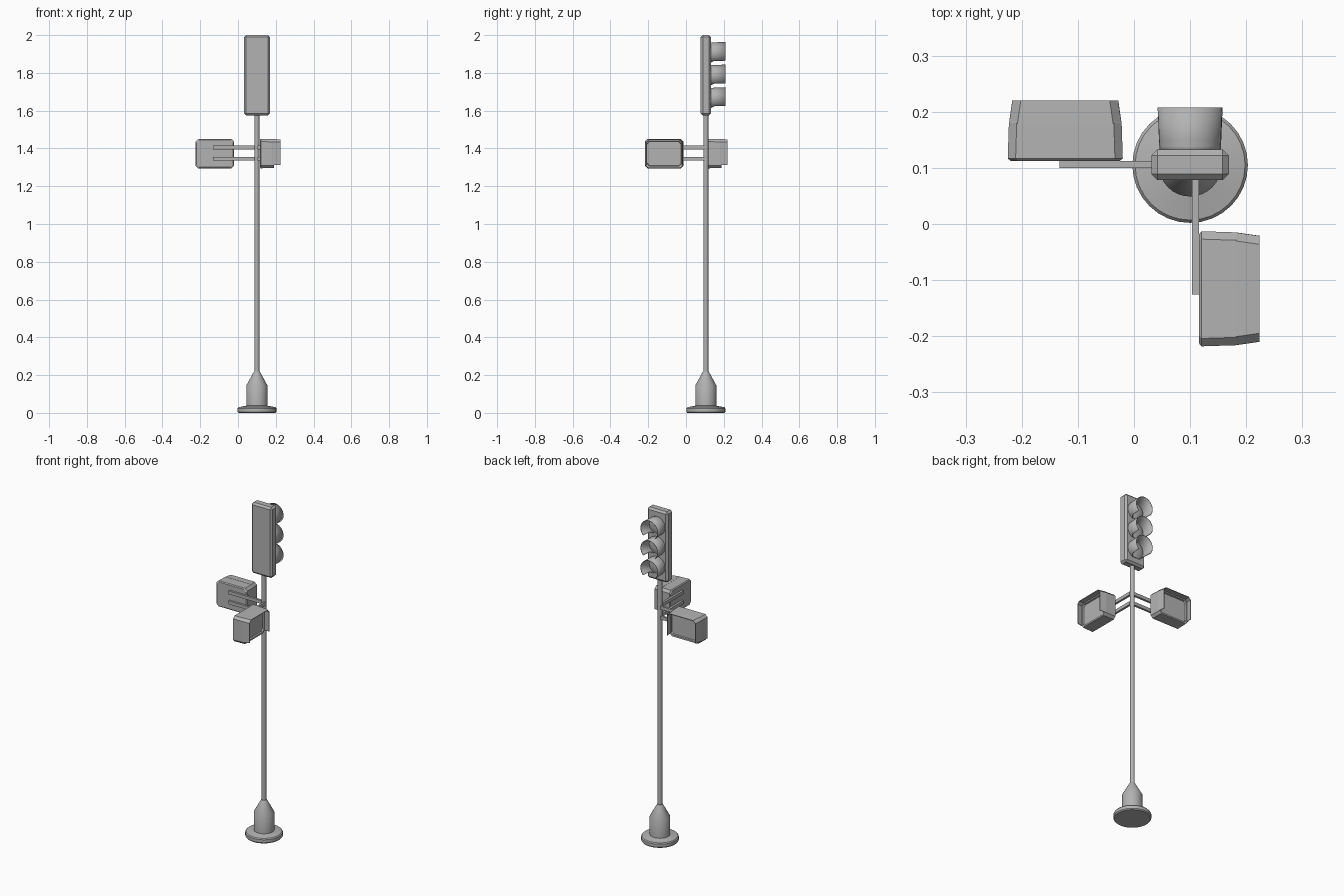
import bpy, bmesh, math
from mathutils import Matrix, Vector

if "Cube" in bpy.data.objects:
    bpy.data.objects.remove(bpy.data.objects["Cube"])

PX, PY = 0.10, 0.105          # pole axis

grey = bpy.data.materials.new("plain grey")
grey.diffuse_color = (0.45, 0.45, 0.45, 1)
grey.use_nodes = True
grey.node_tree.nodes["Principled BSDF"].inputs["Base Color"].default_value = grey.diffuse_color


def finish(name, bm, smooth=30):
    bmesh.ops.recalc_face_normals(bm, faces=bm.faces[:])
    me = bpy.data.meshes.new(name)
    bm.to_mesh(me)
    bm.free()
    me.materials.append(grey)
    if smooth:
        for p in me.polygons:
            p.use_smooth = True
        me.set_sharp_from_angle(angle=math.radians(smooth))
    ob = bpy.data.objects.new(name, me)
    bpy.context.collection.objects.link(ob)
    return ob


def loft(rings, closed=True, caps=True):
    """Skin a list of equal-length point rings."""
    bm = bmesh.new()
    vs = [[bm.verts.new(p) for p in r] for r in rings]
    n = len(vs[0])
    for a, b in zip(vs, vs[1:]):
        for i in range(n if closed else n - 1):
            j = (i + 1) % n
            bm.faces.new((a[i], a[j], b[j], b[i]))
    if caps:
        bm.faces.new(vs[0])
        bm.faces.new(vs[-1])
    return bm


def circle(r, z, n=32):
    return [(PX + r * math.cos(2 * math.pi * i / n),
             PY + r * math.sin(2 * math.pi * i / n), z) for i in range(n)]


def box(name, lo, hi, bevel=0.0):
    bm = bmesh.new()
    bmesh.ops.create_cube(bm, size=1)
    for v in bm.verts:
        v.co = [min(a, b) if c < 0 else max(a, b) for a, b, c in zip(lo, hi, v.co)]
    if bevel:
        bmesh.ops.bevel(bm, geom=bm.edges[:], offset=bevel, segments=1,
                        affect='EDGES', profile=0.5)
    return finish(name, bm, 0)


def thicken(ob, t):
    m = ob.modifiers.new("thickness", 'SOLIDIFY')
    m.thickness, m.offset = t, 0


# foot and pole
foot = [(0.098, 0), (0.103, 0.006), (0.103, 0.024), (0.098, 0.03), (0.056, 0.038),
        (0.056, 0.145), (0.015, 0.22)]
finish("pole_foot", loft([circle(r, z) for r, z in foot]))
finish("pole", loft([circle(0.013, 0.2, 16), circle(0.013, 1.59, 16)]))

# main signal head
box("signal_head", (0.031, 0.078, 1.575), (0.169, 0.133, 2.0), 0.011)

# three lamps with hoods that are open underneath
for k, z in enumerate((1.906, 1.786, 1.666)):
    def arc(r, y, start, n=28):
        pts = []
        for i in range(n + 1):
            a = math.radians(start + (180 - 2 * start) * i / n)
            pts.append((PX + r * math.cos(a), y, z + r * math.sin(a)))
        return pts
    hood = finish(f"lamp_hood_{k + 1}",
                  loft([arc(0.053, 0.130, -75), arc(0.0535, 0.138, -62), arc(0.054, 0.15, -50),
                        arc(0.0565, 0.208, -46)], False, False))
    thicken(hood, 0.003)
    lens = [(0.050, 0.131), (0.050, 0.136), (0.036, 0.142), (0.018, 0.145)]
    finish(f"lamp_lens_{k + 1}",
           loft([[(PX + r * math.cos(math.tau * i / 28), y, z + r * math.sin(math.tau * i / 28))
                  for i in range(28)] for r, y in lens]), 40)


# pedestrian signals: local u = width, d = depth, h = height
def pedestrian(tag, place, reach):
    def ring(d, w, h, c=0.014):
        pts = [(w, -h + c), (w, h - c), (w - c, h), (-w + c, h),
               (-w, h - c), (-w, -h + c), (-w + c, -h), (w - c, -h)]
        return [place(u, d, v) for u, v in pts]
    # case with recessed face
    finish(f"crossing_case_{tag}",
           loft([ring(0, 0.097, 0.072), ring(0.005, 0.1025, 0.0775), ring(0.068, 0.1005, 0.0765),
                 ring(0.075, 0.0985, 0.0755), ring(0.075, 0.092, 0.066),
                 ring(0.066, 0.090, 0.064)]), 0)
    # hood around the top and sides
    hood = finish(f"crossing_hood_{tag}",
                  loft([ring(0.066, 0.0985, 0.0755)[:6], ring(0.108, 0.0925, 0.0735)[:6]],
                       False, False), 0)
    thicken(hood, 0.004)
    # pair of bracket arms back to the pole
    for k, v in enumerate((0.0325, -0.0275)):
        box(f"bracket_arm_{tag}_{k + 1}", place(-0.0105, -0.0125, v - 0.01),
            place(reach, 0.0005, v + 0.01))


pedestrian("left", lambda u, d, v: (-0.1225 + u, 0.112 + d, 1.3725 + v), 0.2225)
pedestrian("front", lambda u, d, v: (0.1155 + d, -0.1155 + u, 1.3725 + v), 0.2155)
